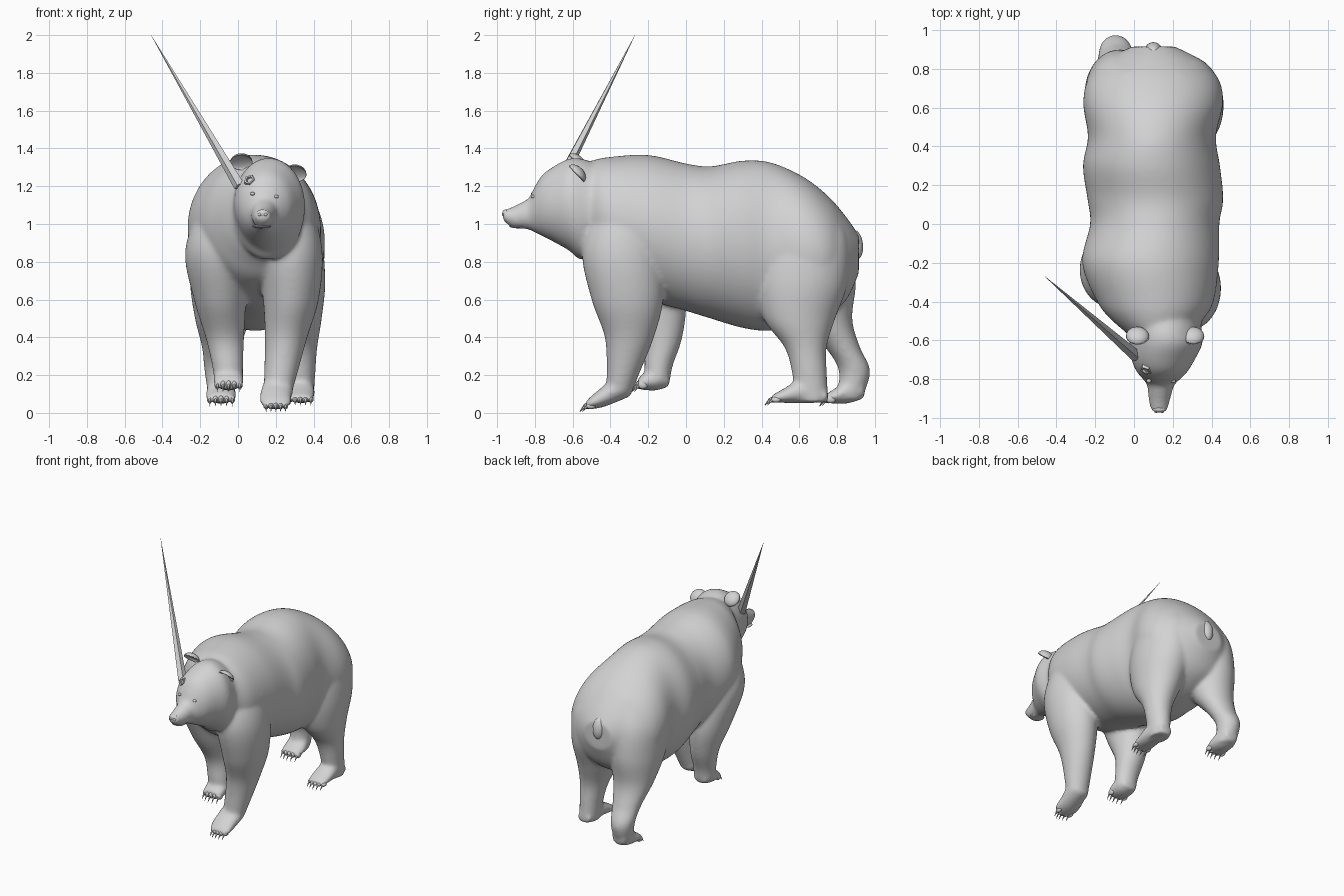
import bpy, bmesh, math
from mathutils import Vector, Matrix

cube = bpy.data.objects.get("Cube")
if cube:
    bpy.data.objects.remove(cube, do_unlink=True)

grey = bpy.data.materials.new("plain grey")
grey.use_nodes = True
COLOUR = (0.65, 0.65, 0.65, 1)
grey.diffuse_color = COLOUR
grey.node_tree.nodes["Principled BSDF"].inputs["Base Color"].default_value = COLOUR


def finish(name, bm, smooth=True):
    bmesh.ops.recalc_face_normals(bm, faces=bm.faces)
    mesh = bpy.data.meshes.new(name)
    bm.to_mesh(mesh)
    bm.free()
    mesh.materials.append(grey)
    for p in mesh.polygons:
        p.use_smooth = smooth
    ob = bpy.data.objects.new(name, mesh)
    bpy.context.collection.objects.link(ob)
    return ob


def spline(a, b, c, d, t):
    return [0.5 * (2 * q + (r - p) * t + (2 * p - 5 * q + 4 * r - s) * t * t
                   + (3 * q - p - 3 * r + s) * t ** 3)
            for p, q, r, s in zip(a, b, c, d)]


def loft(bm, axis, rings, sides=72, steps=6):
    """Oval rings (position, centre x, half width, low, high) along y or z."""
    path = []
    last = len(rings) - 1
    for i in range(last):
        quad = (rings[max(i - 1, 0)], rings[i], rings[i + 1], rings[min(i + 2, last)])
        path += [spline(*quad, k / steps) for k in range(steps)]
    path.append(rings[-1])
    loops = []
    for pos, cx, rx, low, high in path:
        loop = []
        for k in range(sides):
            a = math.tau * k / sides
            x = cx + rx * math.cos(a)
            w = (low + high) / 2 + (high - low) / 2 * math.sin(a)
            loop.append(bm.verts.new((x, pos, w) if axis == "y" else (x, w, pos)))
        loops.append(loop)
    for one, two in zip(loops, loops[1:]):
        for k in range(sides):
            n = (k + 1) % sides
            bm.faces.new((one[k], one[n], two[n], two[k]))
    bm.faces.new(loops[0])
    bm.faces.new(loops[-1])


def ball(name, centre, size, turn=(0, 0, 0), dish=False):
    bm = bmesh.new()
    bmesh.ops.create_uvsphere(bm, u_segments=20, v_segments=14, radius=1)
    if dish:  # push the front half inward
        for v in bm.verts:
            if v.co.y < 0:
                v.co.y *= -0.5
    ob = finish(name, bm)
    ob.location, ob.scale, ob.rotation_euler = centre, size, turn
    return ob


def cone(name, base, tip, radius, sides, smooth=True):
    base, tip = Vector(base), Vector(tip)
    way = tip - base
    turn = way.to_track_quat("Z", "Y").to_matrix().to_4x4()
    bm = bmesh.new()
    bmesh.ops.create_cone(bm, cap_ends=True, segments=sides, radius1=radius,
                          radius2=0.0005, depth=way.length,
                          matrix=Matrix.Translation((base + tip) / 2) @ turn)
    return finish(name, bm, smooth)


body = bmesh.new()

# Torso, from chest to rump
loft(body, "y", [
    (-.60, .14, .13, .90, 1.30), (-.50, .12, .23, .80, 1.335),
    (-.40, .11, .30, .70, 1.355), (-.20, .085, .352, .60, 1.365),
    (0, .107, .333, .54, 1.32), (.13, .11, .35, .50, 1.305),
    (.30, .09, .353, .45, 1.335), (.45, .0925, .33, .435, 1.325),
    (.62, .0985, .36, .47, 1.25), (.75, .10, .335, .52, 1.15),
    (.85, .10, .235, .60, 1.035), (.915, .10, .11, .74, .94)])

# Head and muzzle
loft(body, "y", [
    (-.45, .145, .19, .86, 1.31), (-.55, .16, .19, .81, 1.345),
    (-.62, .165, .187, .86, 1.345), (-.70, .15, .163, .905, 1.305),
    (-.76, .145, .132, .935, 1.26), (-.80, .142, .096, .955, 1.20),
    (-.83, .138, .07, .97, 1.14), (-.87, .134, .062, .975, 1.115),
    (-.92, .13, .052, .98, 1.09), (-.97, .13, .04, 1.02, 1.072)])

# Legs: (position, centre x, half width, front y, back y), top to bottom
legs = {
    "front_left": [(1.24, .20, .08, -.40, -.20), (1.08, .25, .14, -.49, -.16),
                   (.85, .277, .17, -.55, -.12),
                   (.60, .28, .147, -.50, -.12), (.40, .255, .112, -.43, -.17),
                   (.20, .225, .087, -.42, -.25), (.10, .21, .075, -.43, -.29)],
    "front_right": [(1.24, -.02, .08, -.35, -.16), (1.08, -.07, .135, -.41, -.10),
                    (.85, -.11, .17, -.43, -.05),
                    (.60, -.095, .138, -.34, 0), (.40, -.07, .102, -.23, -.02),
                    (.25, -.055, .082, -.22, -.07), (.17, -.05, .077, -.22, -.085)],
    "hind_left": [(1.10, .21, .12, .46, .78), (.92, .26, .175, .40, .86),
                  (.70, .275, .187, .365, .86),
                  (.50, .295, .148, .41, .79), (.35, .318, .102, .52, .745),
                  (.22, .33, .08, .56, .745), (.06, .335, .065, .58, .755)],
    "hind_right": [(1.10, -.01, .12, .46, .78), (.92, -.06, .175, .44, .87),
                   (.70, -.072, .182, .45, .90),
                   (.50, -.083, .145, .60, .88), (.35, -.088, .104, .735, .92),
                   (.22, -.095, .082, .81, .975), (.07, -.09, .065, .79, .93)],
}
# Feet: (position, centre x, half width, sole z, upper z), heel to toes
feet = {
    "front_left": [(-.29, .21, .05, .09, .16), (-.36, .21, .08, .06, .20),
                   (-.44, .20, .085, .03, .14), (-.50, .20, .08, .02, .09),
                   (-.53, .20, .06, .02, .06)],
    "front_right": [(-.09, -.05, .05, .14, .20), (-.15, -.05, .076, .12, .24),
                    (-.21, -.05, .08, .12, .22), (-.255, -.05, .07, .125, .18)],
    "hind_left": [(.75, .335, .05, .055, .12), (.62, .335, .07, .05, .18),
                  (.52, .33, .075, .053, .13), (.45, .33, .065, .055, .09)],
    "hind_right": [(.945, -.09, .05, .08, .16), (.86, -.09, .075, .05, .18),
                   (.79, -.09, .08, .05, .13), (.74, -.09, .07, .05, .10)],
}
for rings in legs.values():
    loft(body, "z", rings)

# Feet with low rounded toes and claws
for name, rings in feet.items():
    loft(body, "y", rings)
    y, cx, half, low, high = rings[-1]
    z = (low + high) / 2
    for k in range(5):
        side = (k - 2) / 2
        x, back = cx + side * half * 0.85, 0.015 * side * side
        ball(f"{name}_toe_{k + 1}", (x, y + back + .012, z - .003),
             (.015, .026, (high - low) * .42))
        cone(f"{name}_claw_{k + 1}", (x, y + back - .005, z),
             (x, y + back - .035, max(low - .015, .001)), .008, 8)

# Blend torso, head and legs into one skin
bear = finish("bear_body", body)
remesh = bear.modifiers.new("skin", "REMESH")
remesh.mode = "VOXEL"
remesh.voxel_size = 0.012
remesh.use_smooth_shade = True
soften = bear.modifiers.new("soften", "SMOOTH")
soften.factor = 0.5
soften.iterations = 10

# Tail
ball("tail", (.10, .895, .89), (.045, .042, .08), (.12, 0, 0))

# Cupped ears, tipped forward
ball("left_ear", (.303, -.58, 1.265), (.06, .04, .058), (.85, .4, .35), True)
ball("right_ear", (.018, -.58, 1.325), (.06, .04, .058), (.85, -.25, -.3), True)

# Face
for name, x, z in (("right_eye", .077, 1.16), ("left_eye", .203, 1.145)):
    ball(name, (x, -.808, z), (.012, .012, .009))
ball("nose", (.13, -.955, 1.055), (.034, .018, .022))
ball("lower_lip", (.125, -.885, .988), (.05, .05, .011))
for side in (-1, 1):
    ball("nostril", (.13 + side * .016, -.968, 1.05), (.009, .006, .008))

# Five-sided ring on the brow
bm = bmesh.new()
SIDES = 5
loops = []
for k in range(SIDES):
    a = math.tau * k / SIDES
    out = Vector((math.cos(a), math.sin(a), 0))
    loops.append([bm.verts.new(out * r + Vector((0, 0, h)))
                  for r, h in ((.036, -.02), (.03, .012), (.019, .012), (.015, -.02))])
for one, two in zip(loops, loops[1:] + loops[:1]):
    for j in range(3):
        bm.faces.new((one[j], two[j], two[j + 1], one[j + 1]))
ring = finish("brow_ring", bm, False)
ring.location = (.063, -.75, 1.23)
ring.rotation_euler = Vector((-.35, -.75, .55)).to_track_quat("Z", "Y").to_euler()

# Long spike standing on the head
cone("head_spike", (.01, -.68, 1.20), (-.46, -.27, 2.0), .032, 5, False)
